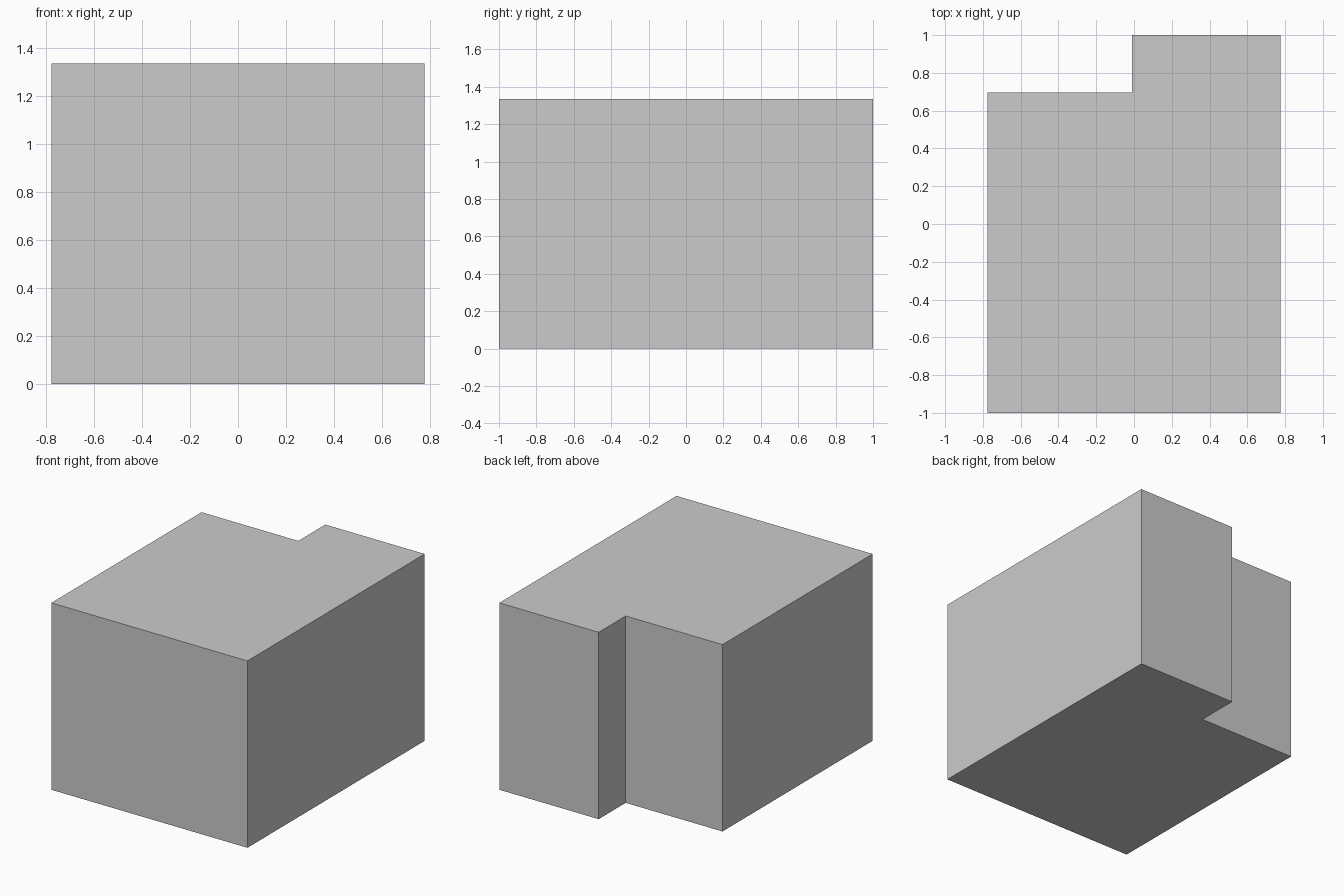
import bpy
import bmesh

if "Cube" in bpy.data.objects:
    bpy.data.objects.remove(bpy.data.objects["Cube"])

HEIGHT = 1.335

# L-shaped footprint with a notch in the back left corner
footprint = [(-0.775, -1), (0.775, -1), (0.775, 1),
             (-0.01, 1), (-0.01, 0.695), (-0.775, 0.695)]

# Extrude the footprint up into a solid block
bm = bmesh.new()
base = bm.faces.new([bm.verts.new((x, y, 0)) for x, y in footprint])
result = bmesh.ops.extrude_face_region(bm, geom=[base], use_keep_orig=True)
top = [v for v in result["geom"] if isinstance(v, bmesh.types.BMVert)]
bmesh.ops.translate(bm, verts=top, vec=(0, 0, HEIGHT))
bmesh.ops.recalc_face_normals(bm, faces=bm.faces)

mesh = bpy.data.meshes.new("notched_block")
bm.to_mesh(mesh)
bm.free()
block = bpy.data.objects.new("notched_block", mesh)
bpy.context.collection.objects.link(block)
